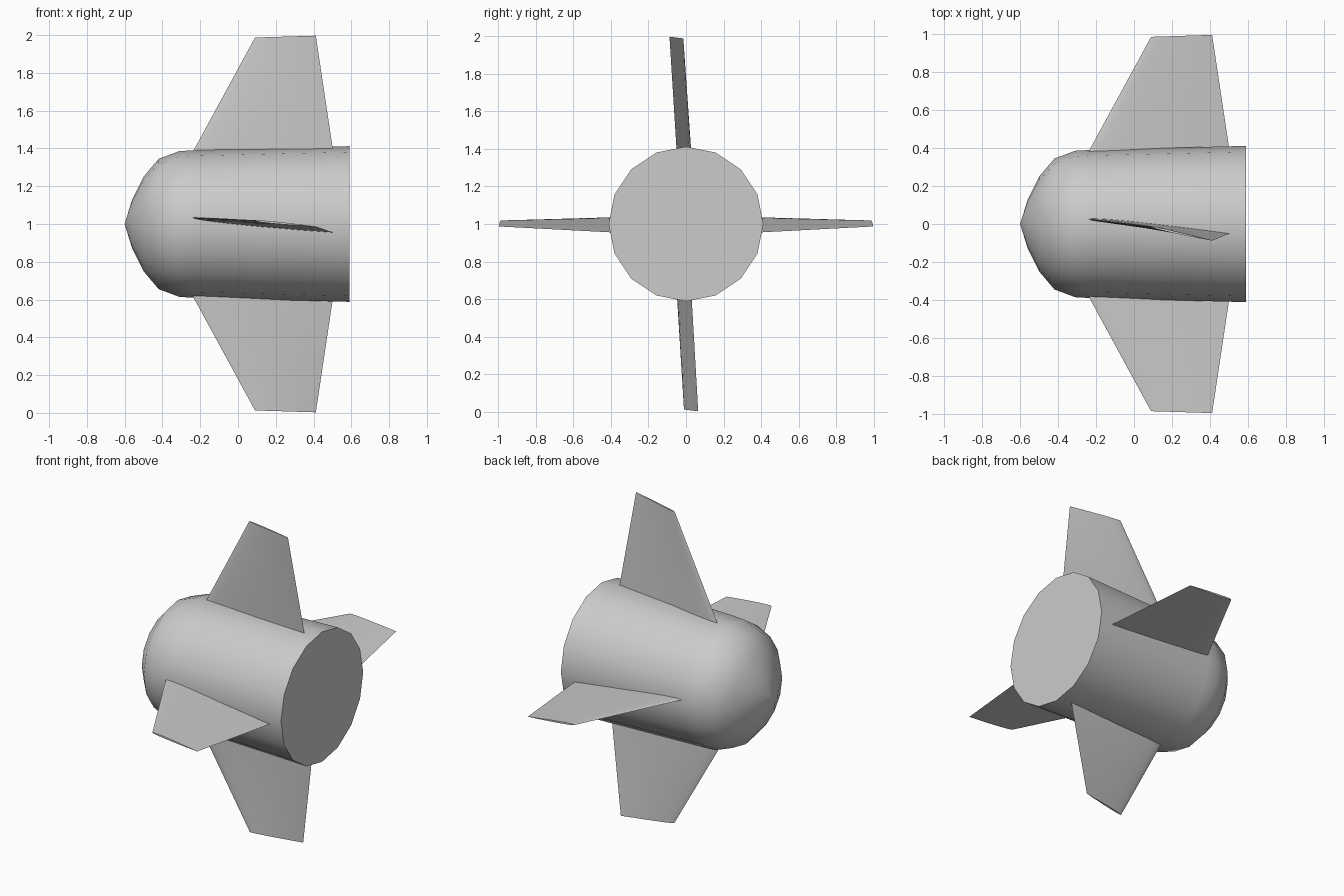
import bpy, bmesh, math
from mathutils import Vector

old = bpy.data.objects.get("Cube")
if old:
    bpy.data.objects.remove(old, do_unlink=True)

grey = bpy.data.materials.new("plain grey")
grey.use_nodes = True
grey.diffuse_color = (0.6, 0.6, 0.6, 1)
grey.node_tree.nodes["Principled BSDF"].inputs["Base Color"].default_value = (0.6, 0.6, 0.6, 1)

CENTRE = Vector((0, 0, 1))
SIDES = 16


def loft(name, rings, angle):
    """Skin a list of closed rings of points and cap both ends."""
    bm = bmesh.new()
    loops = [[bm.verts.new(p) for p in ring] for ring in rings]
    for a, b in zip(loops, loops[1:]):
        n = len(a)
        for i in range(n):
            j = (i + 1) % n
            bm.faces.new((a[i], a[j], b[j], b[i]))
    bm.faces.new(loops[0])
    bm.faces.new(loops[-1])
    bmesh.ops.remove_doubles(bm, verts=bm.verts, dist=0.0001)
    bmesh.ops.recalc_face_normals(bm, faces=bm.faces)
    mesh = bpy.data.meshes.new(name)
    bm.to_mesh(mesh)
    bm.free()
    mesh.materials.append(grey)
    obj = bpy.data.objects.new(name, mesh)
    bpy.context.collection.objects.link(obj)
    bpy.ops.object.select_all(action="DESELECT")
    obj.select_set(True)
    bpy.context.view_layer.objects.active = obj
    bpy.ops.object.shade_smooth_by_angle(angle=math.radians(angle))
    return obj


# Hub: rounded nose, slightly flaring barrel, flat rear
profile = [(-0.6, 0.002), (-0.56, 0.13), (-0.5, 0.25), (-0.42, 0.345),
           (-0.31, 0.386), (-0.24, 0.39), (0.59, 0.412)]
hub_rings = []
for x, r in profile:
    steps = [2 * math.pi * i / SIDES for i in range(SIDES)]
    hub_rings.append([CENTRE + Vector((x, r * math.sin(a), r * math.cos(a))) for a in steps])
loft("hub", hub_rings, 40)


def half_thickness(u):
    """Teardrop section: round leading edge, sharp trailing edge."""
    return 2.6 * (0.2969 * math.sqrt(u) - 0.126 * u - 0.3516 * u**2
                  + 0.2843 * u**3 - 0.1036 * u**4)


def blade(name, span, normal, root, tip):
    """Tapered blade; root and tip give (leading, trailing) offsets along normal."""
    span, normal = Vector(span), Vector(normal)
    cuts = 12
    chord = [(1 - math.cos(math.pi * i / cuts)) / 2 for i in range(cuts + 1)]
    outline = [(u, 1) for u in reversed(chord)] + [(u, -1) for u in chord[1:-1]]
    rings = []
    for t in (-0.15, 0, 0.5, 1):
        mix = lambda a, b: a + (b - a) * t
        lead, trail = mix(-0.235, 0.09), mix(0.503, 0.412)
        n_lead, n_trail = mix(root[0], tip[0]), mix(root[1], tip[1])
        thick = mix(0.042, 0.022)
        ring = []
        for u, side in outline:
            x = lead + (trail - lead) * u
            n = n_lead + (n_trail - n_lead) * u + side * thick * half_thickness(u)
            r = 0.39 + t * (0.597 + 0.01 * u)
            ring.append(CENTRE + Vector((x, 0, 0)) + span * r + normal * n)
        rings.append(ring)
    loft(name, rings, 35)


# Upright pair is turned about the hub axis, level pair is mirrored
blade("top_blade", (0, 0, 1), (0, 1, 0), (0.025, -0.05), (-0.015, -0.088))
blade("bottom_blade", (0, 0, -1), (0, -1, 0), (0.045, -0.03), (0.01, -0.065))
for name, y in (("front_blade", -1), ("rear_blade", 1)):
    blade(name, (0, y, 0), (0, 0, 1), (0.033, -0.045), (0.017, -0.013))
